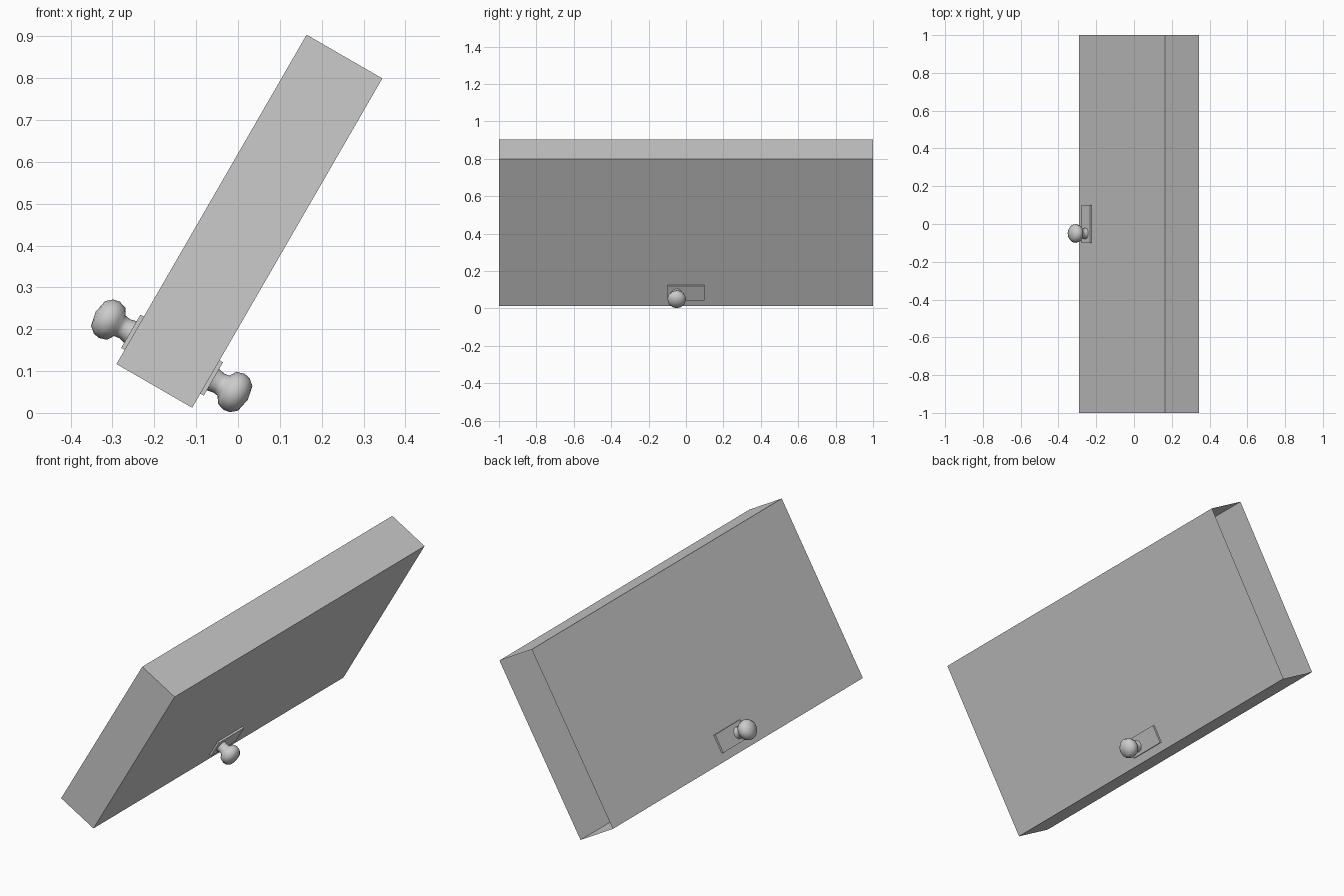
import bpy, bmesh, math
from mathutils import Matrix, Vector

if "Cube" in bpy.data.objects:
    bpy.data.objects.remove(bpy.data.objects["Cube"])

# Local door frame: x = through thickness, y = along the long side, z = up from the bottom edge
TILT = Matrix.Translation((-0.2, 0, 0.0645)) @ Matrix.Rotation(math.radians(30), 4, 'Y')


def finish(bm, name, smooth=False):
    me = bpy.data.meshes.new(name)
    bmesh.ops.transform(bm, matrix=TILT, verts=bm.verts)
    bm.to_mesh(me)
    bm.free()
    ob = bpy.data.objects.new(name, me)
    bpy.context.collection.objects.link(ob)
    if smooth:
        bpy.context.view_layer.objects.active = ob
        ob.select_set(True)
        bpy.ops.object.shade_smooth_by_angle(angle=math.radians(50))
        ob.select_set(False)
    return ob


def box(name, centre, size, open_end=False):
    bm = bmesh.new()
    bmesh.ops.create_cube(bm, size=1, matrix=Matrix.Translation(centre) @ Matrix.Diagonal((*size, 1)))
    if open_end:
        bm.normal_update()
        end = [f for f in bm.faces if f.normal.y > 0.9]
        bmesh.ops.delete(bm, geom=end, context='FACES')
    return finish(bm, name)


def knob(name, side):
    # Turned profile: (radius, distance from the slab centre)
    profile = [(0.030, 0.112), (0.026, 0.130), (0.028, 0.143), (0.044, 0.153),
               (0.050, 0.172), (0.047, 0.188), (0.034, 0.203), (0, 0.210)]
    bm = bmesh.new()
    vs = [bm.verts.new((side * t, -0.05, 0.083 + r)) for r, t in profile]
    edges = [bm.edges.new(p) for p in zip(vs, vs[1:])]
    bmesh.ops.spin(bm, geom=vs + edges, cent=(0, -0.05, 0.083), axis=(1, 0, 0),
                   angle=2 * math.pi, steps=12)
    bmesh.ops.remove_doubles(bm, verts=bm.verts, dist=0.0005)
    bmesh.ops.recalc_face_normals(bm, faces=bm.faces)
    # The base is open, so make sure the tip faces outward
    bm.normal_update()
    tip = max(bm.faces, key=lambda f: side * f.calc_center_median().x)
    if tip.normal.x * side < 0:
        bmesh.ops.reverse_faces(bm, faces=bm.faces)
    return finish(bm, name, True)


# Door slab, hollow with the back end left open
box("door_slab", (0, 0, 0.4545), (0.209, 2, 0.909), True)

# Backplate and knob on each face
for label, side in (("left", -1), ("right", 1)):
    box(label + "_backplate", (side * 0.1085, 0, 0.085), (0.011, 0.2, 0.092))
    knob(label + "_knob", side)
